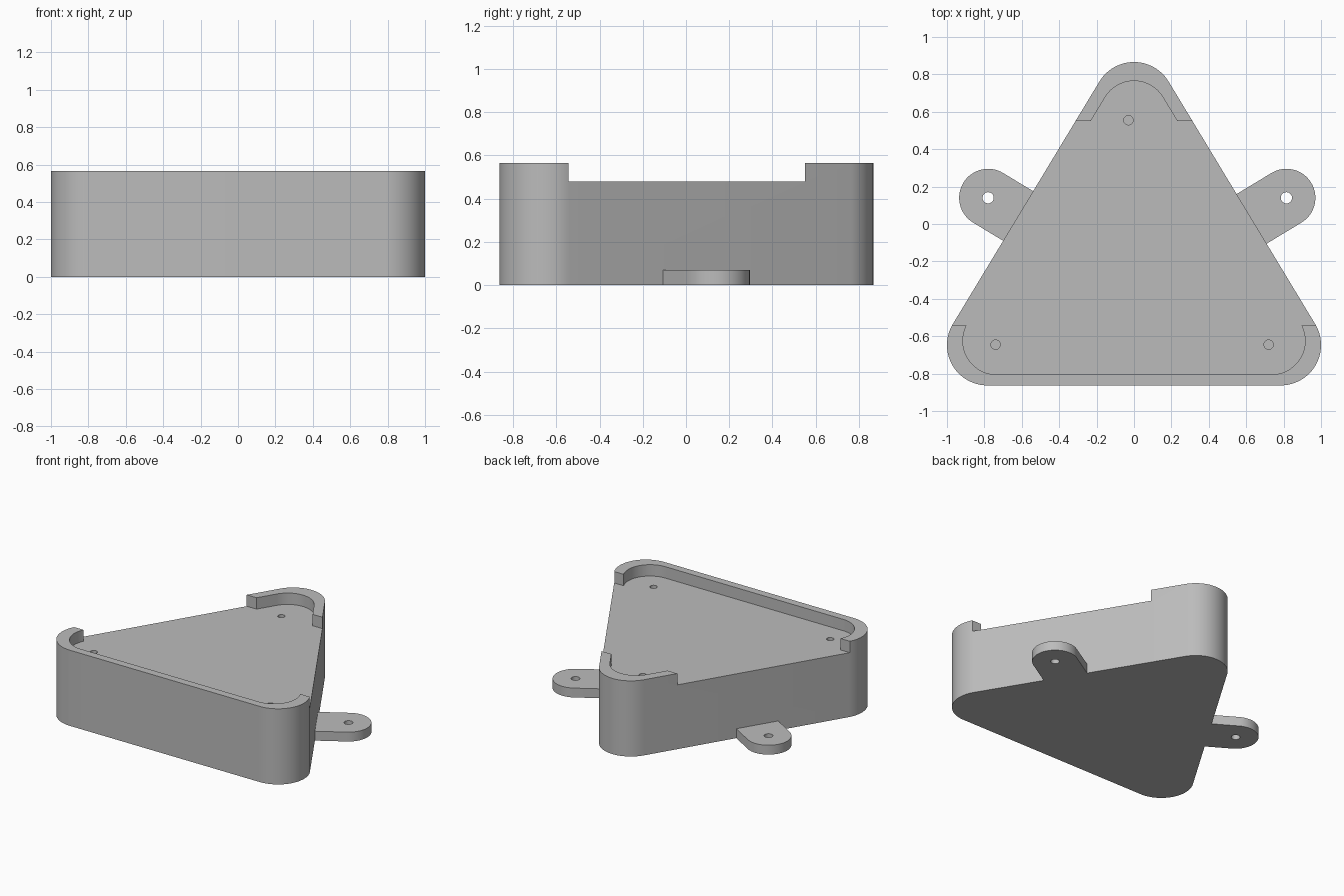
import bpy
import math
from mathutils import Vector

cube = bpy.data.objects.get("Cube")
if cube:
    bpy.data.objects.remove(cube, do_unlink=True)

grey = bpy.data.materials.new("plain grey")
grey.use_nodes = True
GREY = (0.5, 0.5, 0.5, 1)
grey.diffuse_color = GREY
grey.node_tree.nodes["Principled BSDF"].inputs["Base Color"].default_value = GREY


def arc(centre, radius, start, end, steps=24):
    """Points along an arc, angles in radians."""
    return [Vector((centre[0] + radius * math.cos(start + (end - start) * i / steps),
                    centre[1] + radius * math.sin(start + (end - start) * i / steps)))
            for i in range(steps + 1)]


def prism(name, outline, low, high):
    """Upright prism over an anticlockwise outline."""
    n = len(outline)
    verts = [(p[0], p[1], z) for z in (low, high) for p in outline]
    faces = [tuple(reversed(range(n))), tuple(range(n, 2 * n))]
    faces += [(i, (i + 1) % n, n + (i + 1) % n, n + i) for i in range(n)]
    mesh = bpy.data.meshes.new(name)
    mesh.from_pydata(verts, [], faces)
    mesh.materials.append(grey)
    obj = bpy.data.objects.new(name, mesh)
    bpy.context.collection.objects.link(obj)
    return obj


def cut(target, cutter):
    """Subtract the cutter and discard it."""
    cutter.hide_render = True
    mod = target.modifiers.new("cut", 'BOOLEAN')
    mod.operation = 'DIFFERENCE'
    mod.solver = 'EXACT'
    mod.object = cutter
    bpy.context.view_layer.objects.active = target
    bpy.ops.object.modifier_apply(modifier=mod.name)
    bpy.data.objects.remove(cutter, do_unlink=True)


def drill(target, x, y, radius, low, high):
    cut(target, prism("drill", arc((x, y), radius, 0, math.tau, 32)[:-1], low, high))


def smooth(obj):
    bpy.ops.object.select_all(action='DESELECT')
    obj.select_set(True)
    bpy.context.view_layer.objects.active = obj
    bpy.ops.object.shade_smooth_by_angle(angle=math.radians(30))


HALF, FRONT, BACK, ROUND = 0.784, -0.647, 0.65, 0.216
DECK, TOP = 0.48, 0.565
# Direction of the right sloping wall's normal
tilt = math.atan2(HALF, BACK - FRONT)
slope = math.pi / 2 - tilt
normal = math.atan2(HALF, BACK - FRONT)


def rounded_triangle(half, front, back, radius):
    a = math.atan2(half, back - front)
    return (arc((half, front), radius, -math.pi / 2, a)
            + arc((0, back), radius, a, math.pi - a)
            + arc((-half, front), radius, math.pi - a, 1.5 * math.pi))


# Triangular body with a recessed deck and open sides
body = prism("triangular_body", rounded_triangle(HALF, FRONT, BACK, ROUND), 0, TOP)
cut(body, prism("recess", rounded_triangle(0.735, -0.625, 0.585, 0.18), DECK, 0.8))
cut(body, prism("side_gap", [(-1.2, -0.543), (1.2, -0.543), (1.2, 0.55), (-1.2, 0.55)],
                DECK, 0.9))

# Blind screw holes in the deck
for x, y in ((-0.74, -0.645), (0.72, -0.645), (-0.03, 0.555)):
    drill(body, x, y, 0.025, 0.25, 0.6)
smooth(body)

# Mounting tabs, square to the sloping walls
for side, x in (("left", 0.815), ("right", -0.78)):
    sign = 1 if x > 0 else -1
    out = Vector((sign * math.cos(normal), math.sin(normal)))
    centre = Vector((x, 0.14))
    reach = centre.dot(out) - BACK * out.y - ROUND
    angle = math.atan2(out.y, out.x)
    cap = arc(centre, 0.155, angle - math.pi / 2, angle + math.pi / 2, 32)
    tab = prism(side + "_mounting_tab", cap + [cap[-1] - out * reach, cap[0] - out * reach],
                0, 0.07)
    drill(tab, x, 0.14, 0.03, -0.1, 0.2)
    smooth(tab)
